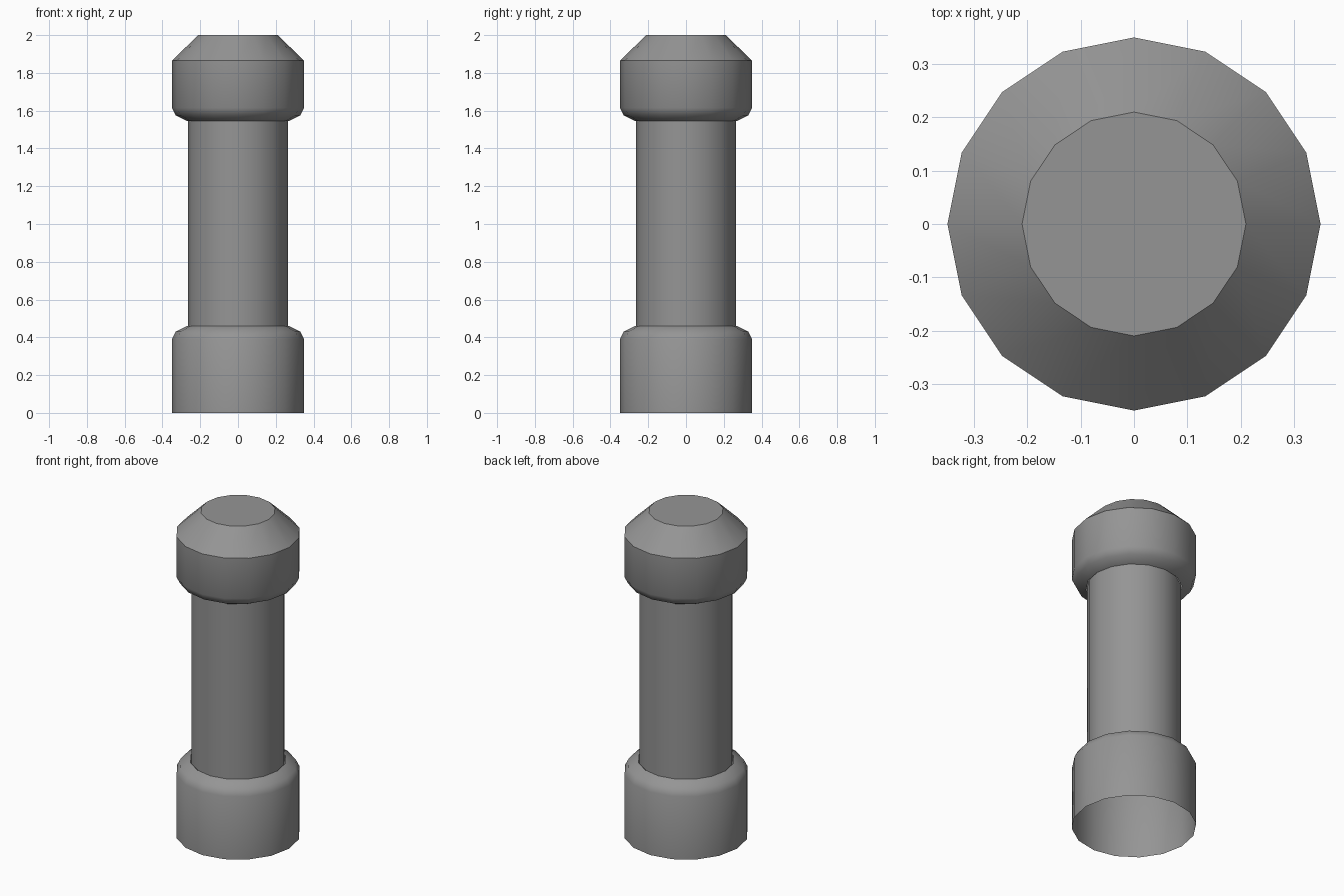
import bpy, bmesh, math

SIDES = 16

old = bpy.data.objects.get("Cube")
if old:
    bpy.data.objects.remove(old, do_unlink=True)

grey = bpy.data.materials.new("mid grey")
grey.use_nodes = True
colour = (0.3, 0.3, 0.3, 1)
grey.diffuse_color = colour
grey.node_tree.nodes["Principled BSDF"].inputs["Base Color"].default_value = colour


def lathe(name, profile, cap_top=False):
    """Turn (radius, height) points, listed bottom to top, around the z axis."""
    bm = bmesh.new()
    rings = []
    for r, z in profile:
        angles = [math.tau * i / SIDES for i in range(SIDES)]
        rings.append([bm.verts.new((r * math.cos(a), r * math.sin(a), z)) for a in angles])
    for low, high in zip(rings, rings[1:]):
        for i in range(SIDES):
            j = (i + 1) % SIDES
            bm.faces.new((low[i], low[j], high[j], high[i]))
    if cap_top:
        bm.faces.new(rings[-1])
    mesh = bpy.data.meshes.new(name)
    bm.to_mesh(mesh)
    bm.free()
    mesh.materials.append(grey)
    obj = bpy.data.objects.new(name, mesh)
    bpy.context.collection.objects.link(obj)
    bpy.ops.object.select_all(action="DESELECT")
    obj.select_set(True)
    bpy.context.view_layer.objects.active = obj
    bpy.ops.object.shade_smooth_by_angle(angle=math.radians(40))


# Open-bottomed base collar with a rounded shoulder
lathe("base_collar", [(0.35, 0), (0.35, 0.39), (0.33, 0.43), (0.27, 0.46)])

# Straight shaft between the collars
lathe("shaft", [(0.265, 0.455), (0.265, 1.55)])

# Head with a rounded underside and a tapered, flat top
lathe("head", [(0.27, 1.545), (0.33, 1.575), (0.35, 1.615),
               (0.35, 1.865), (0.21, 2)], cap_top=True)
